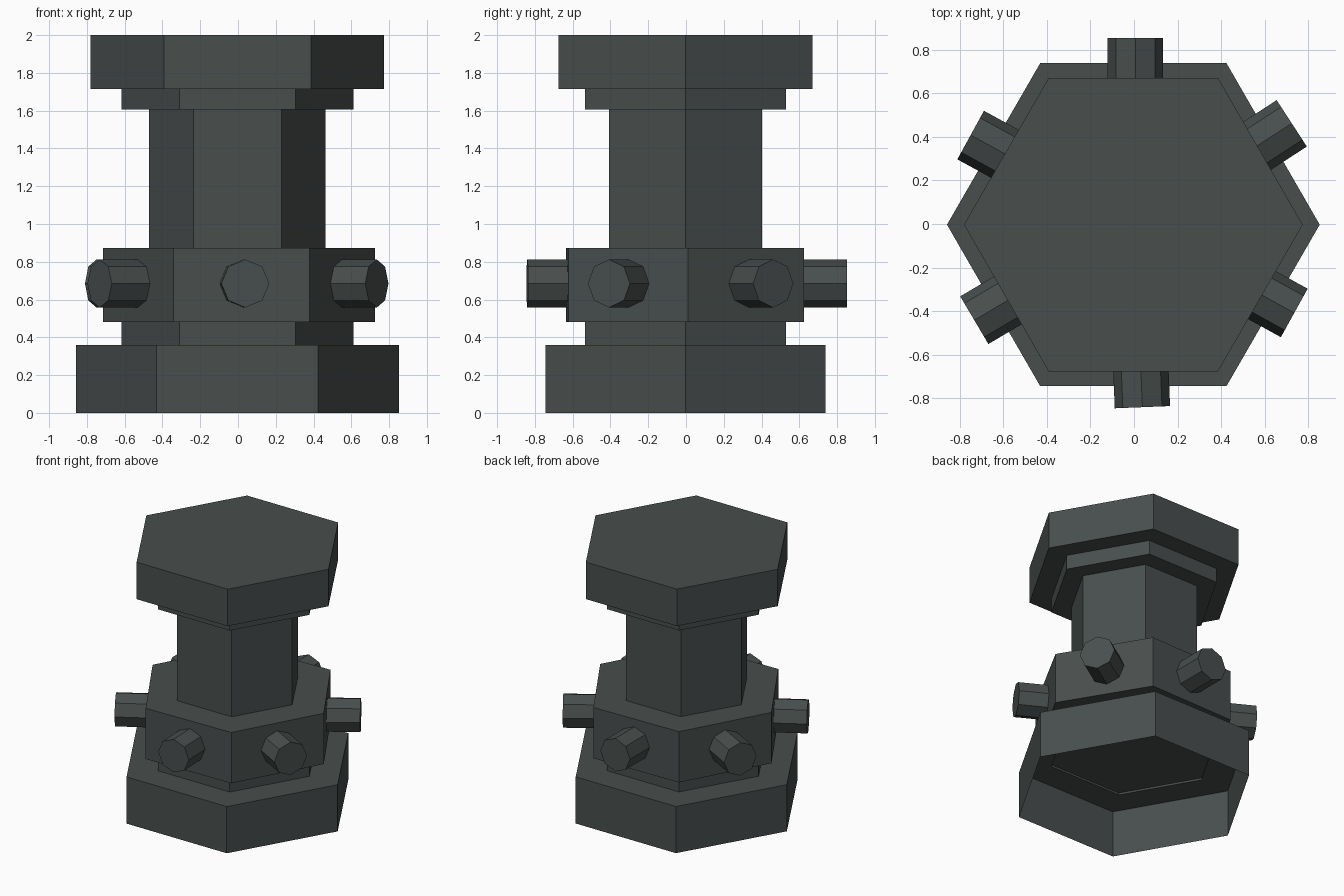
import bpy, bmesh, math
from mathutils import Vector

if "Cube" in bpy.data.objects:
    bpy.data.objects.remove(bpy.data.objects["Cube"])

metal = bpy.data.materials.new("dark grey metal")
metal.diffuse_color = (0.065, 0.077, 0.075, 1)
metal.use_nodes = True
metal.node_tree.nodes["Principled BSDF"].inputs["Base Color"].default_value = metal.diffuse_color


def make_object(name, bm):
    mesh = bpy.data.meshes.new(name)
    bm.normal_update()
    bm.to_mesh(mesh)
    bm.free()
    mesh.materials.append(metal)
    ob = bpy.data.objects.new(name, mesh)
    bpy.context.collection.objects.link(ob)
    return ob


def loft(name, profile, sides, place, cap_start=True, cap_end=True):
    """Skin rings of (radius, height) pairs; place maps local to world."""
    bm = bmesh.new()
    rings = []
    for r, h in profile:
        rings.append([bm.verts.new(place(r * math.cos(2 * math.pi * i / sides),
                                         r * math.sin(2 * math.pi * i / sides), h))
                      for i in range(sides)])
    for a, b in zip(rings, rings[1:]):
        for i in range(sides):
            j = (i + 1) % sides
            bm.faces.new((a[i], a[j], b[j], b[i]))
    if cap_start:
        bm.faces.new(rings[0][::-1])
    if cap_end:
        bm.faces.new(rings[-1])
    return make_object(name, bm)


def hexagon(name, profile, centre=(-0.003, -0.003), turn=0.0, **caps):
    c, s = math.cos(math.radians(turn)), math.sin(math.radians(turn))
    return loft(name, profile, 6,
                lambda x, y, z: Vector((centre[0] + c * x - s * y,
                                        centre[1] + s * x + c * y, z)), **caps)


# Base: hollow from below, with a shallow recess in its ceiling
hexagon("base", [(0.855, 0), (0.855, 0.36), (0.614, 0.36)], cap_start=False, cap_end=False)
hexagon("lower_ring", [(0.614, 0.36), (0.614, 0.48)], cap_start=False)
hexagon("recess_ceiling", [(0.614, 0.375)], cap_start=True, cap_end=False)

# Collar is slightly turned and off centre
hub = (0.005, -0.005)
hexagon("collar", [(0.72, 0.48), (0.72, 0.872)], hub, 1.2)

# Shaft and head
hexagon("shaft", [(0.467, 0.872), (0.467, 1.605)])
hexagon("upper_ring", [(0.614, 1.605), (0.614, 1.715)])
hexagon("head", [(0.777, 1.715), (0.777, 2.0)])

# Octagonal pegs around the collar: (angle, tip distance)
pegs = [(33, 0.857), (89.9, 0.858), (151.3, 0.860),
        (210.6, 0.857), (272.3, 0.836), (331.1, 0.834)]
for n, (deg, tip) in enumerate(pegs, 1):
    a = math.radians(deg)
    out, side = Vector((math.cos(a), math.sin(a), 0)), Vector((-math.sin(a), math.cos(a), 0))
    origin = Vector((hub[0], hub[1], 0.685))
    loft(f"peg_{n}", [(0.127, 0.55), (0.127, tip)], 8,
         lambda x, y, h, o=out, s=side: origin + s * x + Vector((0, 0, y)) + o * h)
